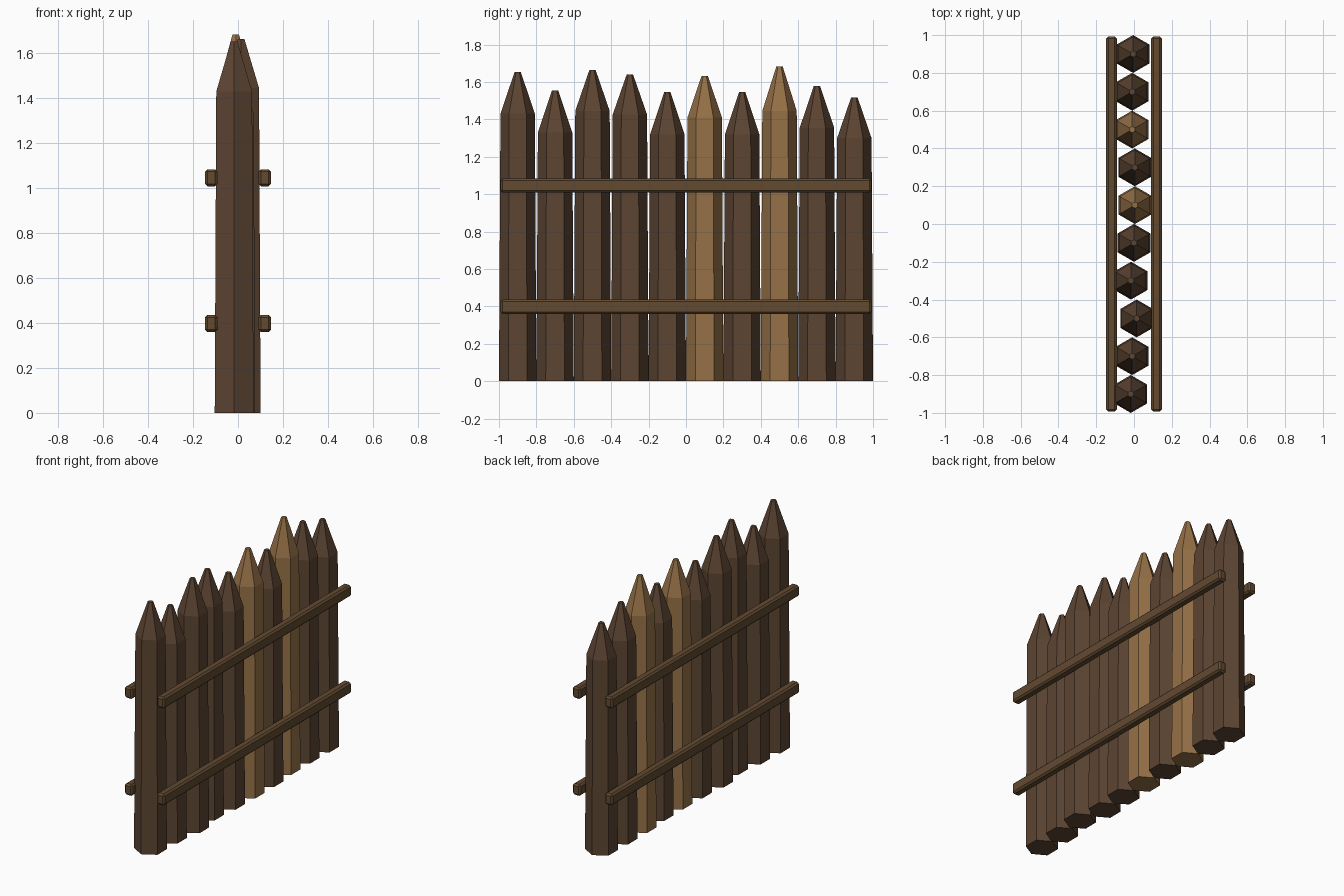
import bpy, bmesh, math

if "Cube" in bpy.data.objects:
    bpy.data.objects.remove(bpy.data.objects["Cube"])

def material(name, rgb):
    m = bpy.data.materials.new(name)
    m.diffuse_color = (*rgb, 1.0)
    m.use_nodes = True
    m.node_tree.nodes["Principled BSDF"].inputs["Base Color"].default_value = m.diffuse_color
    return m

DARK = material("dark_wood", (0.107, 0.058, 0.032))
LIGHT = material("light_wood", (0.305, 0.165, 0.063))
RAIL = material("rail_wood", (0.122, 0.068, 0.030))

def add_object(name, bm, mat):
    bmesh.ops.recalc_face_normals(bm, faces=bm.faces[:])
    me = bpy.data.meshes.new(name)
    bm.to_mesh(me)
    bm.free()
    me.materials.append(mat)
    ob = bpy.data.objects.new(name, me)
    bpy.context.collection.objects.link(ob)
    return ob

def stake(name, x, y, shoulder, top, mat):
    """Tapered hexagonal log with a sharpened, blunt-tipped end."""
    bm = bmesh.new()
    rings = []
    for r, z in ((0.1, 0.0), (0.092, shoulder), (0.017, top)):
        rings.append([bm.verts.new((x + r * math.sin(i * math.pi / 3),
                                    y + r * math.cos(i * math.pi / 3), z))
                      for i in range(6)])
    for a, b in zip(rings, rings[1:]):
        for i in range(6):
            j = (i + 1) % 6
            bm.faces.new((a[i], a[j], b[j], b[i]))
    bm.faces.new(rings[0])
    bm.faces.new(rings[-1])
    add_object(name, bm, mat)

# Stakes from front to back: x offset, shoulder height, tip height
stakes = [(-0.017, 1.43, 1.652), (-0.01, 1.33, 1.553), (0.014, 1.445, 1.663),
          (-0.016, 1.425, 1.64), (0.0, 1.32, 1.545), (0.005, 1.41, 1.632),
          (0.004, 1.32, 1.545), (-0.01, 1.445, 1.683), (-0.01, 1.355, 1.578),
          (-0.005, 1.30, 1.518)]
for i, (x, shoulder, top) in enumerate(stakes):
    stake(f"stake_{i + 1}", x, -0.9 + 0.2 * i, shoulder, top,
          LIGHT if i in (5, 7) else DARK)

# Bevelled rails on both sides
for side, sx in (("left", -1), ("right", 1)):
    for level, z in (("lower", 0.398), ("upper", 1.046)):
        bm = bmesh.new()
        bmesh.ops.create_cube(bm, size=1.0)
        for v in bm.verts:
            v.co = (v.co.x * 0.056 + sx * 0.119, v.co.y * 1.984, v.co.z * 0.076 + z)
        bmesh.ops.bevel(bm, geom=bm.edges[:], offset=0.011, segments=1,
                        affect='EDGES', profile=0.5)
        add_object(f"{side}_{level}_rail", bm, RAIL)
